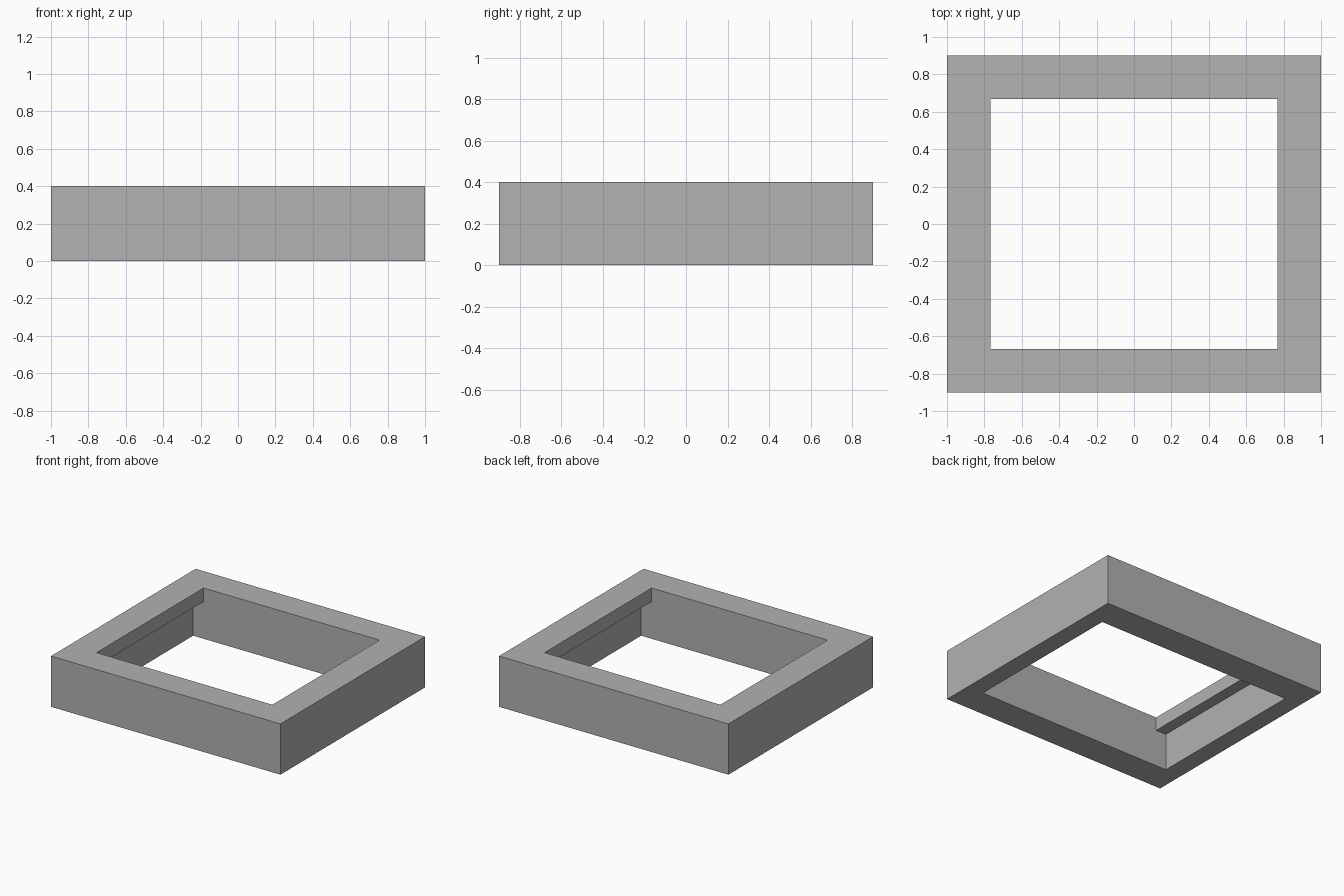
import bpy
import bmesh

if "Cube" in bpy.data.objects:
    bpy.data.objects.remove(bpy.data.objects["Cube"], do_unlink=True)

HEIGHT = 0.4
LIP_BOTTOM = HEIGHT - 0.107

grey = bpy.data.materials.new("plain_grey")
grey.use_nodes = True
colour = (0.445, 0.445, 0.445, 1)
grey.diffuse_color = colour
grey.node_tree.nodes["Principled BSDF"].inputs["Base Color"].default_value = colour


def prism(name, half_profile, half_depth):
    """Mirror a half profile (x, z) about x = 0 and extrude it along y."""
    profile = half_profile + [(-x, z) for x, z in reversed(half_profile)]
    bm = bmesh.new()
    face = bm.faces.new([bm.verts.new((x, -half_depth, z)) for x, z in profile])
    result = bmesh.ops.extrude_face_region(bm, geom=[face])
    moved = [v for v in result["geom"] if isinstance(v, bmesh.types.BMVert)]
    bmesh.ops.translate(bm, verts=moved, vec=(0, 2 * half_depth, 0))
    bmesh.ops.recalc_face_normals(bm, faces=bm.faces)
    mesh = bpy.data.meshes.new(name)
    bm.to_mesh(mesh)
    bm.free()
    mesh.materials.append(grey)
    obj = bpy.data.objects.new(name, mesh)
    bpy.context.collection.objects.link(obj)
    return obj


# Solid block that becomes the rectangular frame
frame = prism("rectangular_frame", [(1, 0), (1, HEIGHT)], 0.9)

# Opening, wider below so a lip overhangs on the left and right
cutter = prism("opening_cutter", [(0.858, -0.1), (0.858, LIP_BOTTOM),
                                  (0.767, LIP_BOTTOM), (0.767, HEIGHT + 0.1)], 0.667)
cutter.hide_render = True

cut = frame.modifiers.new("opening", 'BOOLEAN')
cut.operation = 'DIFFERENCE'
cut.solver = 'EXACT'
cut.object = cutter
bpy.context.view_layer.objects.active = frame
bpy.ops.object.modifier_apply(modifier=cut.name)
bpy.data.objects.remove(cutter, do_unlink=True)
